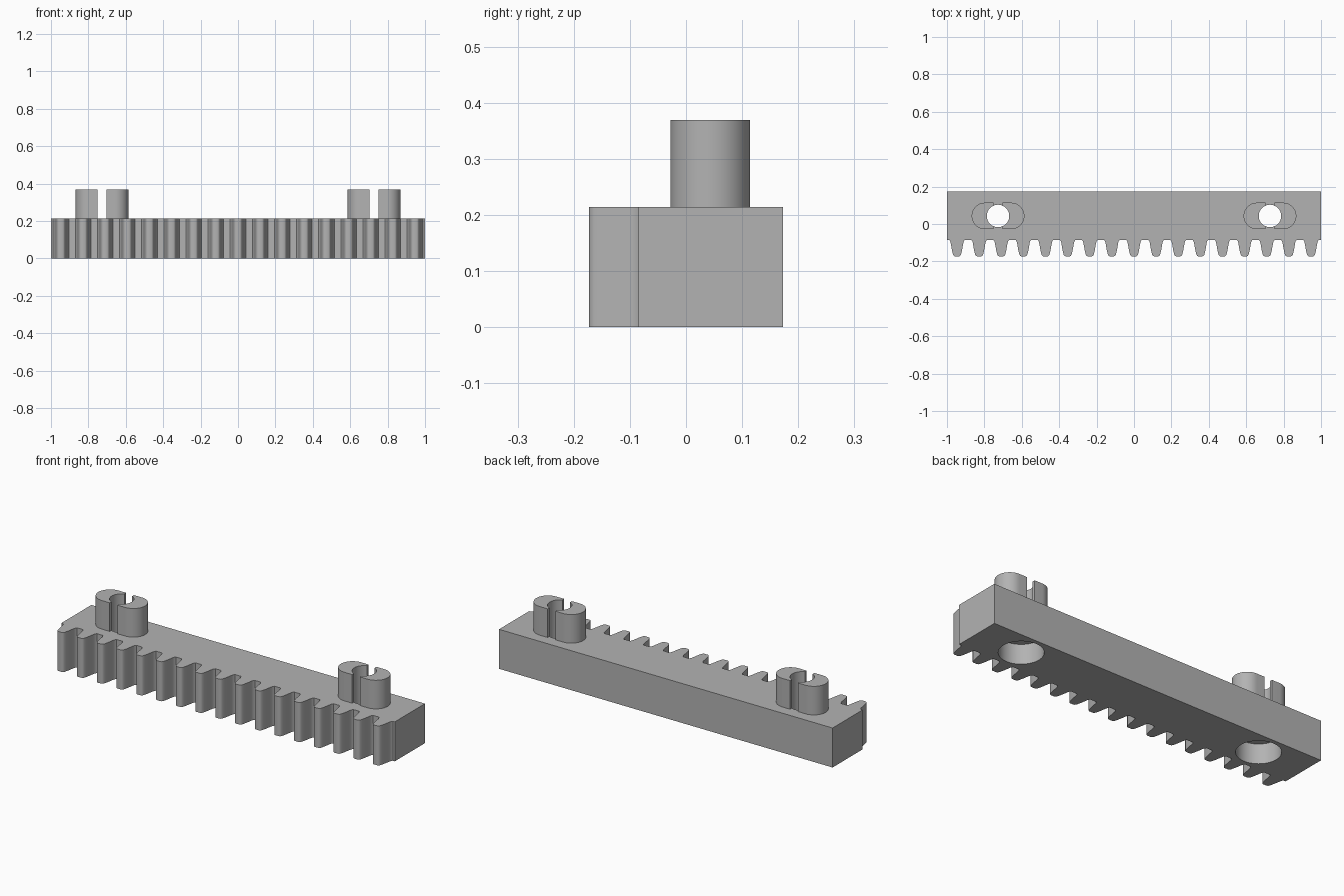
import bpy, bmesh
from math import sin, cos, pi, asin

cube = bpy.data.objects.get("Cube")
if cube:
    bpy.data.objects.remove(cube)

GREY = (0.45, 0.45, 0.45, 1)
mat = bpy.data.materials.new("mid grey")
mat.use_nodes = True
mat.diffuse_color = GREY
mat.node_tree.nodes["Principled BSDF"].inputs["Base Color"].default_value = GREY

BAR_TOP, PEG_TOP = 0.214, 0.369
FRONT, BACK = -0.085, 0.173
PEG_X, PEG_Y = 0.727, 0.043
HOLE_R, BORE_R, SLOT = 0.06, 0.108, 0.023
PITCH, TEETH = 0.1183, 17


def arc(cx, r, a0, a1, n=24):
    return [(cx + r * cos(a0 + (a1 - a0) * i / n), r * sin(a0 + (a1 - a0) * i / n))
            for i in range(n + 1)]


def prism(name, outline, z0, z1):
    """Extrude a closed outline from z0 up to z1."""
    bm = bmesh.new()
    face = bm.faces.new([bm.verts.new((x, y, z0)) for x, y in outline])
    top = bmesh.ops.extrude_face_region(bm, geom=[face])["geom"]
    bmesh.ops.translate(bm, vec=(0, 0, z1 - z0),
                        verts=[v for v in top if isinstance(v, bmesh.types.BMVert)])
    bmesh.ops.recalc_face_normals(bm, faces=bm.faces)
    mesh = bpy.data.meshes.new(name)
    bm.to_mesh(mesh)
    bm.free()
    mesh.materials.append(mat)
    obj = bpy.data.objects.new(name, mesh)
    bpy.context.collection.objects.link(obj)
    return obj


def activate(obj):
    bpy.ops.object.select_all(action='DESELECT')
    obj.select_set(True)
    bpy.context.view_layer.objects.active = obj


def cut(obj, cutter):
    mod = obj.modifiers.new("cut", 'BOOLEAN')
    mod.operation = 'DIFFERENCE'
    mod.solver = 'EXACT'
    mod.object = cutter
    activate(obj)
    bpy.ops.object.modifier_apply(modifier=mod.name)
    bpy.data.objects.remove(cutter)


def smooth(obj):
    activate(obj)
    bpy.ops.object.shade_smooth_by_angle(angle=pi / 6)


# Toothed bar: one side of a tooth from root to tip, mirrored and repeated
flank = [(0.042, FRONT), (0.037, -0.091), (0.034, -0.1), (0.031, -0.117),
         (0.028, -0.135), (0.024, -0.153), (0.021, -0.164), (0.017, -0.17), (0.011, -0.173)]
tooth = [(-x, y) for x, y in flank] + flank[::-1]
outline = [(1, BACK), (-1, BACK), (-1, FRONT)]
for i in range(TEETH):
    cx = (i - (TEETH - 1) / 2) * PITCH
    outline += [(cx + x, y) for x, y in tooth]
outline.append((1, FRONT))
bar = prism("toothed_bar", outline, 0, BAR_TOP)

# Stepped screw holes through the bar
for side in (-1, 1):
    for r, z0, z1 in ((BORE_R, -0.05, 0.107), (HOLE_R, 0.05, 0.3)):
        cutter = prism("hole_cutter", arc(0, r, 0, 2 * pi, 64)[:-1], z0, z1)
        cutter.location = (side * PEG_X, PEG_Y, 0)
        cutter.hide_render = True
        bpy.context.view_layer.update()
        cut(bar, cutter)
smooth(bar)

# Split oblong pegs: two C-shaped halves around each hole
a = pi / 2 - asin(SLOT / HOLE_R)
half = ([(SLOT, -0.071)] + arc(0.07, 0.071, -pi / 2, pi / 2)
        + [(SLOT, 0.071)] + arc(0, HOLE_R, a, -a))
for side, label in ((-1, "right"), (1, "left")):
    for flip, part in ((-1, "right"), (1, "left")):
        peg = prism(f"{label}_peg_{part}_half",
                    [(side * PEG_X + flip * x, PEG_Y + y) for x, y in half],
                    BAR_TOP, PEG_TOP)
        smooth(peg)
